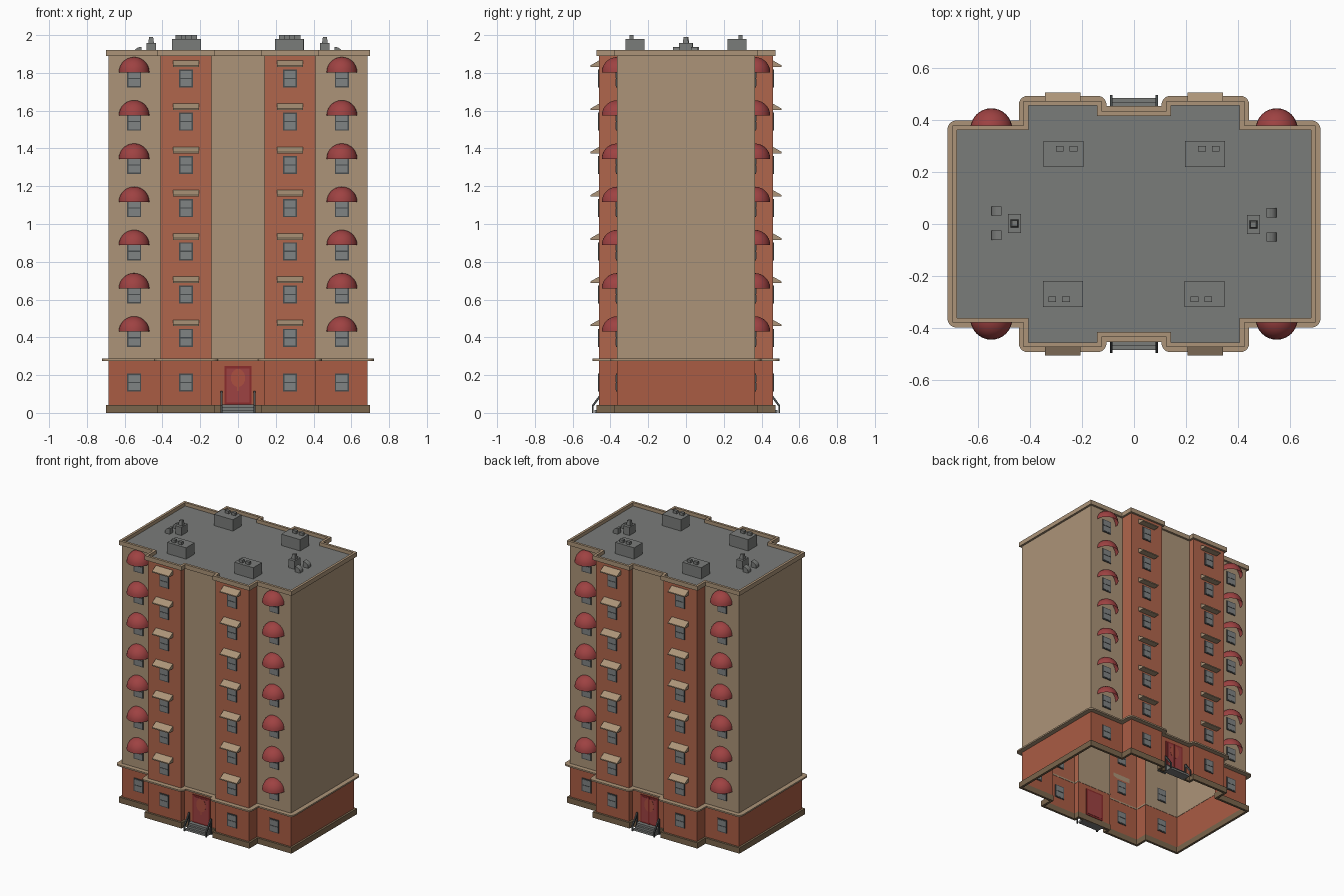
import bpy, bmesh, math
from mathutils import Vector, Matrix

if "Cube" in bpy.data.objects:
    bpy.data.objects.remove(bpy.data.objects["Cube"])


def material(name, rgb):
    lin = [((c / 255 + 0.055) / 1.055) ** 2.4 for c in rgb]
    m = bpy.data.materials.new(name)
    m.diffuse_color = (*lin, 1)
    m.use_nodes = True
    m.node_tree.nodes["Principled BSDF"].inputs["Base Color"].default_value = m.diffuse_color
    return m


TAN = material("tan_stone", (172, 148, 120))
BRICK = material("brick_red", (176, 102, 76))
BASE = material("base_red", (170, 92, 68))
PLINTH = material("dark_stone", (122, 101, 76))
ROOF = material("roof_grey", (122, 124, 122))
GLASS = material("window_grey", (128, 131, 131))
FRAME = material("dark_frame", (72, 76, 77))
AWNING = material("awning_red", (158, 66, 66))
DOOR = material("door_red", (138, 44, 44))
ORN = material("door_ornament", (172, 80, 64))


def finish(bm, name, mats):
    bmesh.ops.remove_doubles(bm, verts=bm.verts, dist=1e-5)
    me = bpy.data.meshes.new(name)
    bm.to_mesh(me)
    bm.free()
    for m in mats:
        me.materials.append(m)
    ob = bpy.data.objects.new(name, me)
    bpy.context.collection.objects.link(ob)
    return ob


def both_sides(ob):
    """Repeat a front part on the back by turning it half a turn."""
    back = ob.copy()
    back.name = "back_" + ob.name
    back.rotation_euler.z = math.pi
    ob.name = "front_" + ob.name
    bpy.context.collection.objects.link(back)


def prism(bm, pts, axis, a, b, mat=0):
    """Extrude a 2D profile along x or y or z from a to b."""
    def place(p, t):
        return {'x': (t, p[0], p[1]), 'y': (p[0], t, p[1]), 'z': (p[0], p[1], t)}[axis]
    lo = [bm.verts.new(place(p, a)) for p in pts]
    hi = [bm.verts.new(place(p, b)) for p in pts]
    n = len(pts)
    fs = [bm.faces.new(lo), bm.faces.new(hi)]
    fs += [bm.faces.new((lo[i], lo[(i + 1) % n], hi[(i + 1) % n], hi[i])) for i in range(n)]
    for f in fs:
        f.material_index = mat
    bmesh.ops.recalc_face_normals(bm, faces=fs)


def box(bm, x0, x1, y0, y1, z0, z1, mat=0):
    prism(bm, [(x0, y0), (x1, y0), (x1, y1), (x0, y1)], 'z', z0, z1, mat)


# Building outline, counter-clockwise
X, Y_SIDE, Y_BAY, Y_MID = 0.685, -0.365, -0.46, -0.42
front = [(-X, Y_SIDE), (-.41, Y_SIDE), (-.41, Y_BAY), (-.14, Y_BAY), (-.14, Y_MID),
         (.14, Y_MID), (.14, Y_BAY), (.41, Y_BAY), (.41, Y_SIDE), (X, Y_SIDE)]
outline = [Vector(p) for p in front] + [Vector((-x, -y)) for x, y in front]
N = len(outline)


def offset(d, steps):
    """Offset outline; convex corners get an arc when steps > 0."""
    out = []
    for i, p in enumerate(outline):
        d1 = (p - outline[i - 1]).normalized()
        d2 = (outline[(i + 1) % N] - p).normalized()
        n1, n2 = Vector((d1.y, -d1.x)), Vector((d2.y, -d2.x))
        convex = d1.cross(d2) > 0
        for k in range(steps + 1):
            t = k / steps * math.pi / 2 if steps else 0
            if convex and steps:
                out.append(p + d * (n1 * math.cos(t) + n2 * math.sin(t)))
            else:
                out.append(p + d * (n1 + n2))
    return out


def band(name, d_in, d_out, z0, z1, mat, steps=0):
    """Moulding that follows the outline."""
    bm = bmesh.new()
    a, b = offset(d_in, 0), offset(d_out, steps)
    a = [p for p in a for _ in range(steps + 1)]
    rings = [[bm.verts.new((p.x, p.y, z)) for p in loop]
             for loop, z in ((a, z0), (b, z0), (b, z1), (a, z1))]
    n = len(a)
    for r in range(4):
        q, s = rings[r], rings[(r + 1) % 4]
        for i in range(n):
            j = (i + 1) % n
            bm.faces.new((q[i], q[j], s[j], s[i]))
    bmesh.ops.remove_doubles(bm, verts=bm.verts, dist=1e-5)
    bmesh.ops.recalc_face_normals(bm, faces=bm.faces)
    return finish(bm, name, [mat])


# Walls: open shell, coloured by height and bay
bm = bmesh.new()
rows = [[bm.verts.new((p.x, p.y, z)) for p in outline] for z in (0, 0.28, 1.9)]
for r in range(2):
    for i in range(N):
        j = (i + 1) % N
        f = bm.faces.new((rows[r][i], rows[r][j], rows[r + 1][j], rows[r + 1][i]))
        bay = 0.139 < abs(f.calc_center_median().x) < 0.411
        f.material_index = 2 if r == 0 else int(bay)
        if bay is False and r and abs(f.calc_center_median().x) > 0.68:
            f.material_index = 0
finish(bm, "walls", [TAN, BRICK, BASE])

bm = bmesh.new()
bm.faces.new([bm.verts.new((p.x, p.y, 1.897)) for p in outline])
finish(bm, "roof_deck", [ROOF])

band("plinth", -0.002, 0.015, 0, 0.042, PLINTH)
band("ledge", -0.002, 0.034, 0.276, 0.287, TAN, 5)
band("parapet", -0.003, 0.015, 1.89, 1.922, TAN)

# Windows: frame with two panes
PITCH = 0.2288
bm = bmesh.new()
for x in (-.55, -.275, .275, .55):
    y = Y_SIDE if abs(x) > 0.5 else Y_BAY
    for z0 in [0.113] + [0.35 + PITCH * k for k in range(7)]:
        h = 0.095
        box(bm, x - .037, x + .037, y - .005, y + .004, z0, z0 + h, 0)
        for a, b in ((.007, .045), (.051, .088)):
            box(bm, x - .03, x + .03, y - .007, y + .006, z0 + a, z0 + b, 1)
both_sides(finish(bm, "windows", [FRAME, GLASS]))

# Dome awnings: quarter spheres over the outer windows
bm = bmesh.new()
for x in (-.55, .55):
    for k in range(7):
        c = Vector((x, Y_SIDE, 0.43 + PITCH * k))
        U, V = 16, 7
        g = [[bm.verts.new(c + 0.081 * Vector((
            -math.cos(math.pi * u / U) * math.cos(math.pi / 2 * v / V),
            -math.sin(math.pi * u / U) * math.cos(math.pi / 2 * v / V),
            math.sin(math.pi / 2 * v / V)))) for u in range(U + 1)] for v in range(V)]
        top = bm.verts.new(c + Vector((0, 0, 0.081)))
        for u in range(U):
            for v in range(V - 1):
                bm.faces.new((g[v][u], g[v][u + 1], g[v + 1][u + 1], g[v + 1][u]))
            bm.faces.new((g[-1][u], g[-1][u + 1], top))
for f in bm.faces:
    f.smooth = True
both_sides(finish(bm, "dome_awnings", [AWNING]))

# Sloped awnings over the bay windows
bm = bmesh.new()
for x in (-.275, .275):
    for k in range(7):
        z = 0.493 + PITCH * k
        prism(bm, [(Y_BAY, z), (-.506, z - .026), (-.506, z - .034), (Y_BAY, z - .034)],
              'x', x - .069, x + .069)
both_sides(finish(bm, "sloped_awnings", [TAN]))


# Doors with round ornament
def door(name, double):
    bm = bmesh.new()
    y = Y_MID
    box(bm, -.072, .072, y - .006, y + .005, .042, .247, 0)
    for s in (-1, 1):
        x0, x1 = sorted((s * .004 if double else 0, s * .06))
        box(bm, x0, x1, y - .008, y + .007, .055, .235, 1)
    oval = [(.038 * math.cos(t), .185 + .048 * math.sin(t))
            for t in [2 * math.pi * i / 20 for i in range(20)]]
    prism(bm, oval, 'y', y - .0095, y - .007, 2)
    box(bm, -.005, .005, y - .0095, y - .007, .115, .14, 2)
    if double:
        box(bm, -.005, .005, y - .012, y + .008, .045, .24, 0)
    return finish(bm, name, [DOOR, AWNING, ORN])


door("front_door", False)
door("back_door", True).rotation_euler.z = math.pi

# Entrance steps
bm = bmesh.new()
for i in range(3):
    box(bm, -.085, .085, -.485 + .016 * i, Y_MID, .015 * i, .015 * (i + 1))
both_sides(finish(bm, "steps", [ROOF]))

# Handrails
bm = bmesh.new()
for x in (-.088, .088):
    a, b = x - .005, x + .005
    prism(bm, [(-.498, .04), (-.444, .115), (-.436, .115), (-.436, .105), (-.49, .033), (-.498, .033)], 'x', a, b)
    for y in (-.498, -.444):
        box(bm, a, b, y, y + .008, 0, .04 if y < -.47 else .115)
both_sides(finish(bm, "handrails", [FRAME]))

# Roof units with small caps
bm = bmesh.new()
for x0, y0, caps, cy in ((-.35, -.32, (-.33, -.277), -.30), (.195, -.32, (.218, .271), -.30)):
    box(bm, x0, x0 + .153, y0, y0 + .1, 1.89, 1.98)
    for cx in caps:
        box(bm, cx, cx + .03, cy, cy + .021, 1.98, 2.0)
both_sides(finish(bm, "roof_units", [ROOF]))

# Chimney blocks and curved vents
bm = bmesh.new()
box(bm, -.485, -.435, -.034, .038, 1.89, 1.957)
r = bmesh.ops.create_cone(bm, cap_ends=True, segments=4, radius1=.022, radius2=.015, depth=.035,
                          matrix=Matrix.Translation((-.46, .002, 1.9735)) @ Matrix.Rotation(math.pi / 4, 4, 'Z'))
hood = [(-.51, 1.89), (-.51, 1.938)] + [
    (-.51 - .04 * math.sin(t), 1.908 + .03 * math.cos(t))
    for t in [math.pi / 2 * i / 5 for i in range(1, 6)]] + [(-.55, 1.89)]
for y in (-.062, .032):
    prism(bm, hood, 'y', y, y + .036)
both_sides(finish(bm, "roof_vents", [ROOF]))
